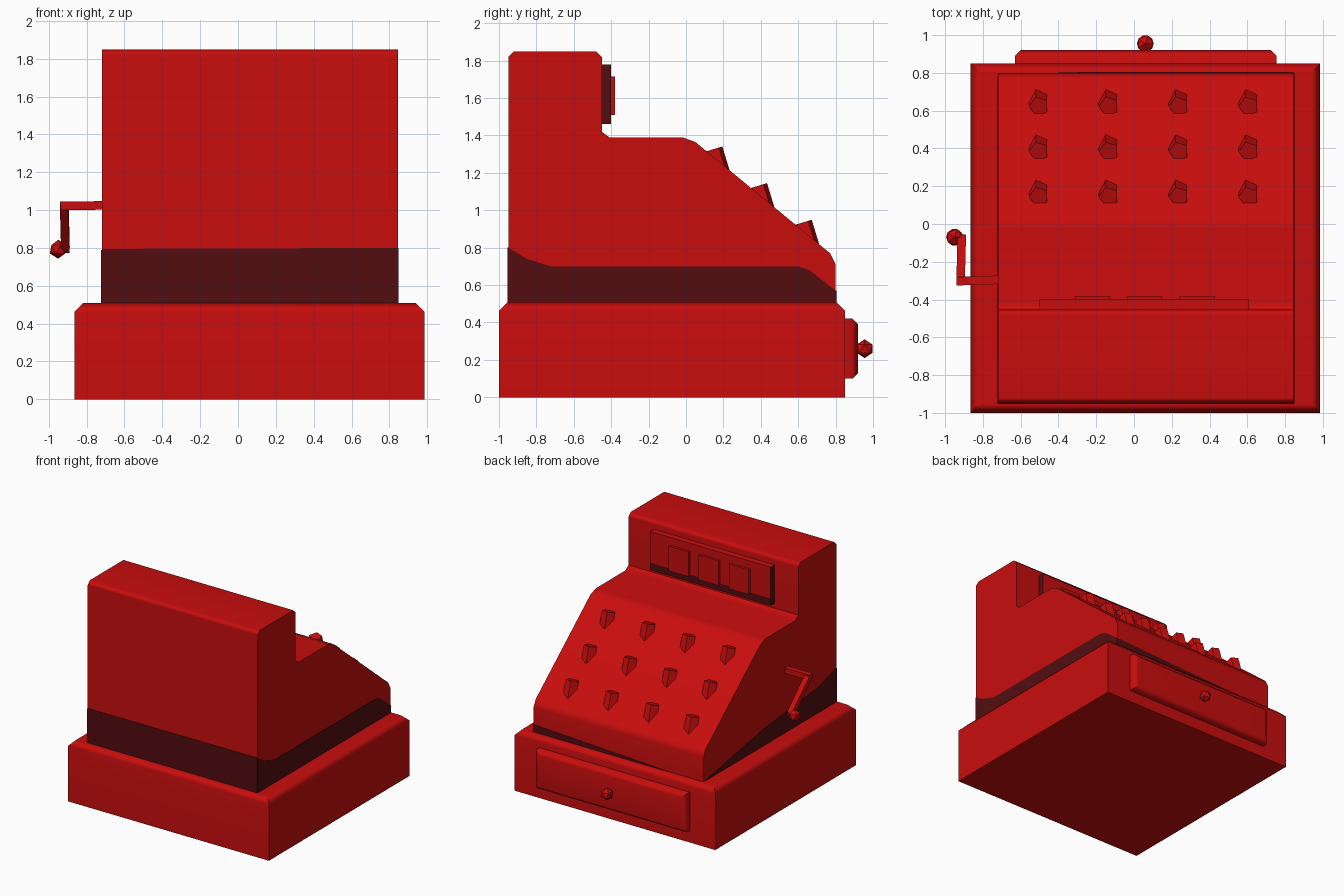
import bpy, bmesh, math
from mathutils import Vector, Matrix

cube = bpy.data.objects.get("Cube")
if cube:
    bpy.data.objects.remove(cube, do_unlink=True)


def material(name, rgb):
    m = bpy.data.materials.new(name)
    m.use_nodes = True
    m.diffuse_color = (*rgb, 1)
    m.node_tree.nodes["Principled BSDF"].inputs["Base Color"].default_value = (*rgb, 1)
    return m


RED = material("bright red", (0.58, 0.004, 0.004))
DARK = material("dark maroon", (0.085, 0.004, 0.005))


def finish(name, bm, mat=RED, smooth=None):
    bmesh.ops.recalc_face_normals(bm, faces=bm.faces[:])
    me = bpy.data.meshes.new(name)
    bm.to_mesh(me)
    bm.free()
    me.materials.append(mat)
    ob = bpy.data.objects.new(name, me)
    bpy.context.collection.objects.link(ob)
    if smooth:
        me.polygons.foreach_set("use_smooth", [True] * len(me.polygons))
        me.set_sharp_from_angle(angle=math.radians(smooth))
        mod = ob.modifiers.new("Weighted normals", "WEIGHTED_NORMAL")
        mod.keep_sharp = True
    return ob


def prism(name, pts, axis, a, b, mat=RED, smooth=None):
    """Extrude an outline along x (points are y, z) or y (points are x, z)."""
    def place(p, d):
        return (d, p[0], p[1]) if axis == "x" else (p[0], d, p[1])
    bm = bmesh.new()
    lo = [bm.verts.new(place(p, a)) for p in pts]
    hi = [bm.verts.new(place(p, b)) for p in pts]
    bm.faces.new(lo)
    bm.faces.new(hi)
    for i in range(len(pts)):
        j = (i + 1) % len(pts)
        bm.faces.new((lo[i], lo[j], hi[j], hi[i]))
    return finish(name, bm, mat, smooth)


def box_mesh(lo, hi):
    lo, hi = Vector(lo), Vector(hi)
    bm = bmesh.new()
    bmesh.ops.create_cube(bm, size=1, matrix=Matrix.LocRotScale((lo + hi) / 2, None, hi - lo))
    return bm


def chamfered_box(name, lo, hi, width, outward):
    """Box chamfered on the edges of its outward side and along that direction."""
    bm = box_mesh(lo, hi)
    d = Vector(outward)
    bm.normal_update()
    cap = max(bm.faces, key=lambda f: f.normal.dot(d))
    bmesh.ops.bevel(bm, geom=list(cap.edges), offset=width, segments=1,
                    affect="EDGES", profile=0.5)
    return finish(name, bm, RED, 50)


def bar(name, p, q, w):
    p, q = Vector(p), Vector(q)
    d = q - p
    rot = d.to_track_quat("Z", "X")
    bm = bmesh.new()
    bmesh.ops.create_cube(bm, size=1, matrix=Matrix.LocRotScale((p + q) / 2, rot, (w, w, d.length)))
    return finish(name, bm)


def ball(name, centre, r):
    bm = bmesh.new()
    bmesh.ops.create_icosphere(bm, subdivisions=1, radius=r, matrix=Matrix.Translation(centre))
    return finish(name, bm)


# Base and drawer
chamfered_box("base", (-0.865, -1, 0), (0.985, 0.85, 0.51), 0.047, (0, 0, 1))
chamfered_box("drawer_front", (-0.63, 0.84, 0.10), (0.755, 0.92, 0.42), 0.03, (0, 1, 0))
bar("drawer_knob_stem", (0.06, 0.91, 0.26), (0.06, 0.95, 0.26), 0.03)
ball("drawer_knob", (0.06, 0.955, 0.26), 0.05)

# Stepped housing
X0, X1 = -0.72, 0.845
housing = [(-0.95, 0.5), (-0.95, 1.82), (-0.92, 1.85), (-0.48, 1.85), (-0.45, 1.82),
           (-0.45, 1.42), (-0.41, 1.39), (-0.02, 1.39), (0.05, 1.365),
           (0.77, 0.77), (0.80, 0.71), (0.80, 0.5)]
prism("housing", housing, "x", X0, X1, RED, 50)

# Dark painted band round the foot of the housing
T = 0.004
band_left = [(-0.95, 0.51), (-0.95, 0.80), (-0.85, 0.74), (-0.72, 0.70), (0.6, 0.70),
             (0.66, 0.68), (0.80, 0.57), (0.80, 0.51)]
band_right = [(-0.95, 0.51), (-0.95, 0.79), (-0.7, 0.72), (0, 0.65), (0.78, 0.51)]
prism("band_left", band_left, "x", X1 - T, X1 + T, DARK)
prism("band_right", band_right, "x", X0 - T, X0 + T, DARK)
prism("band_plain_side", [(X0, 0.51), (X0, 0.795), (X1, 0.80), (X1, 0.51)], "y",
      -0.95 - T, -0.95 + T, DARK)
prism("band_key_side", [(X1, 0.51), (X1, 0.57), (-0.4, 0.51)], "y", 0.80 - T, 0.80 + T, DARK)

# Display panel: dark rim and lower strip
bm = box_mesh((-0.50, -0.46, 1.46), (0.61, -0.40, 1.78))
bmesh.ops.bisect_plane(bm, geom=bm.verts[:] + bm.edges[:] + bm.faces[:],
                       plane_co=(0, 0, 1.52), plane_no=(0, 0, 1))
panel = finish("display_panel", bm)
panel.data.materials.append(DARK)
for f in panel.data.polygons:
    if abs(f.normal.x) > 0.5 or f.center.z < 1.52:
        f.material_index = 1
for i in range(3):
    x = -0.22 + i * 0.277
    finish(f"display_window_{i + 1}", box_mesh((x - 0.092, -0.41, 1.51), (x + 0.092, -0.38, 1.715)))

# Keys: tilted pentagonal posts sunk into the slope
tilt = Matrix.Rotation(math.radians(17), 4, "X")
for row in range(3):
    for col in range(4):
        top = Vector((-0.503 + col * 0.37, 0.145 + row * 0.239, 1.326 - row * 0.196))
        bm = bmesh.new()
        bmesh.ops.create_cone(bm, cap_ends=True, segments=5, radius1=0.054, radius2=0.054, depth=0.15,
                              matrix=Matrix.Translation(top) @ tilt
                              @ Matrix.Translation((0, 0, -0.075))
                              @ Matrix.Rotation(math.radians(90), 4, "Z"))
        # Turn every key so one corner points towards the crank
        lead = max(bm.verts, key=lambda v: abs(v.co.x - top.x))
        if lead.co.x > top.x:
            bmesh.ops.scale(bm, verts=bm.verts[:], vec=(-1, 1, 1), space=Matrix.Translation(-top))
        finish(f"key_{row + 1}_{col + 1}", bm)

# Crank
elbow, end = (-0.918, -0.302, 1.022), (-0.912, -0.07, 0.79)
bar("crank_shaft", (-0.70, -0.295, 1.025), (-0.94, -0.303, 1.022), 0.045)
bar("crank_arm", elbow, end, 0.045)
bar("crank_handle", (-0.895, -0.07, 0.795), (-0.95, -0.07, 0.79), 0.03)
ball("crank_knob", (-0.95, -0.07, 0.793), 0.05)
